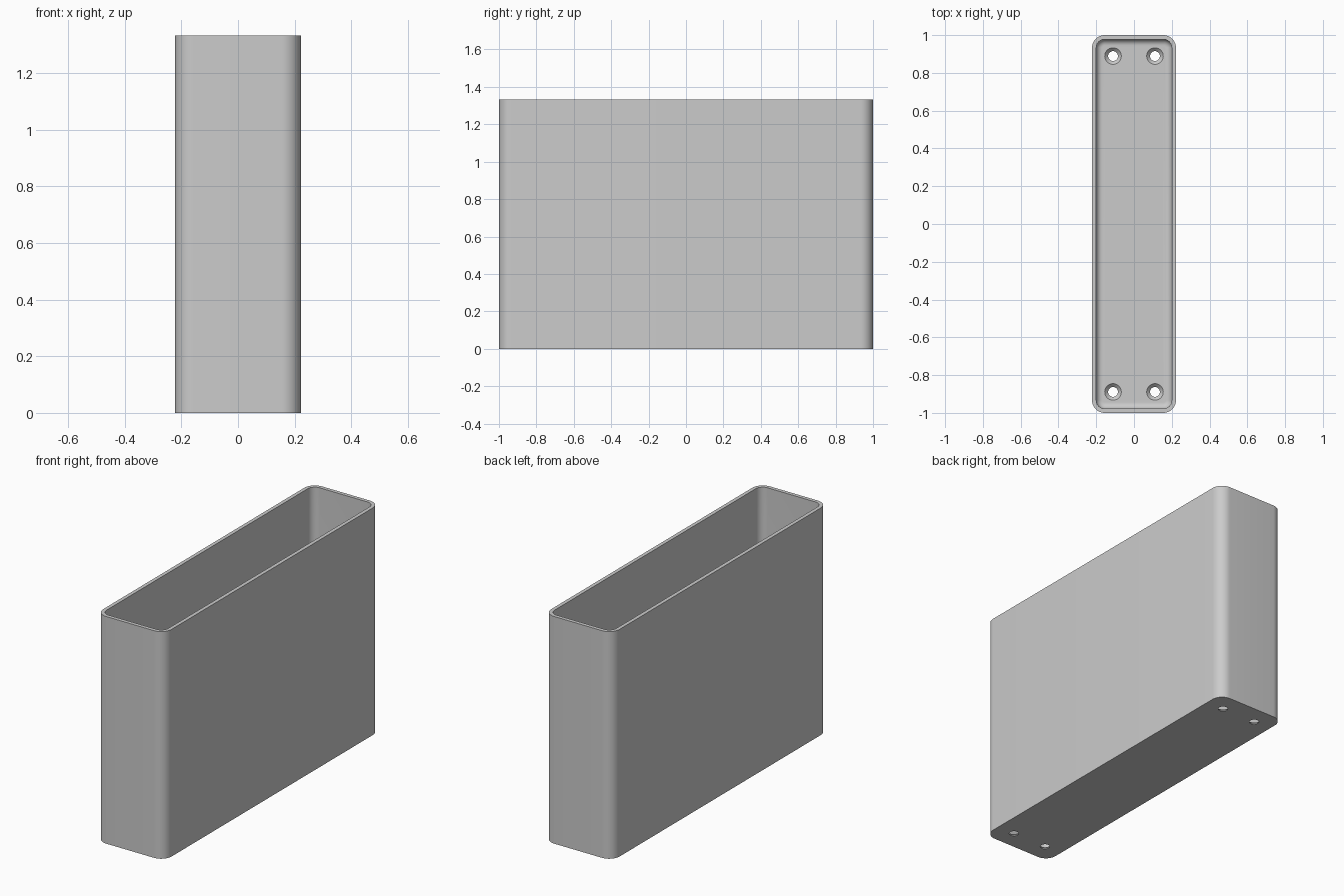
import bpy
import bmesh
from math import sin, cos, pi, radians

if "Cube" in bpy.data.objects:
    bpy.data.objects.remove(bpy.data.objects["Cube"], do_unlink=True)

HALF_X, HALF_Y, HEIGHT = 0.222, 1.0, 1.333
WALL, FLOOR = 0.022, 0.022
CORNER, FILLET = 0.067, 0.033

grey = bpy.data.materials.new("plain grey")
grey.use_nodes = True
colour = (0.6, 0.6, 0.6, 1)
grey.diffuse_color = colour
grey.node_tree.nodes["Principled BSDF"].inputs["Base Color"].default_value = colour


def make_object(name, bm):
    bmesh.ops.recalc_face_normals(bm, faces=bm.faces)
    mesh = bpy.data.meshes.new(name)
    bm.to_mesh(mesh)
    bm.free()
    mesh.materials.append(grey)
    obj = bpy.data.objects.new(name, mesh)
    bpy.context.collection.objects.link(obj)
    return obj


def skin(bm, rings):
    """Join rings of vertices in order and cap both ends."""
    for a, b in zip(rings, rings[1:]):
        for i in range(len(a)):
            j = (i + 1) % len(a)
            bm.faces.new((a[i], a[j], b[j], b[i]))
    bm.faces.new(rings[0])
    bm.faces.new(rings[-1])


def rounded_ring(bm, inset, z, steps=12):
    """Rounded rectangle, inset from the outer outline."""
    r = max(CORNER - inset, 0.008)
    cx, cy = HALF_X - inset - r, HALF_Y - inset - r
    ring = []
    for q, (sx, sy) in enumerate([(1, 1), (-1, 1), (-1, -1), (1, -1)]):
        for k in range(steps + 1):
            a = (q + k / steps) * pi / 2
            ring.append(bm.verts.new((sx * cx + r * cos(a), sy * cy + r * sin(a), z)))
    return ring


# Open box: outer wall, rim, inner wall, rounded inner floor edge
profile = [(0, 0), (0, HEIGHT), (WALL, HEIGHT)]
for k in range(9):
    a = k / 8 * pi / 2
    profile.append((WALL + FILLET * (1 - cos(a)), FLOOR + FILLET * (1 - sin(a))))
bm = bmesh.new()
skin(bm, [rounded_ring(bm, inset, z) for inset, z in profile])
box = make_object("open_box", bm)

# Countersunk screw holes in the four floor corners
bm = bmesh.new()
for x in (-0.111, 0.111):
    for y in (-0.889, 0.889):
        rings = []
        for r, z in [(0.026, -0.02), (0.026, 0.004), (0.044, FLOOR), (0.044, 0.04)]:
            rings.append([bm.verts.new((x + r * cos(i * pi / 16), y + r * sin(i * pi / 16), z))
                          for i in range(32)])
        skin(bm, rings)
cutter = make_object("screw_hole_cutter", bm)
cutter.hide_render = True

cut = box.modifiers.new("screw_holes", "BOOLEAN")
cut.operation = "DIFFERENCE"
cut.solver = "EXACT"
cut.object = cutter

# Apply the cut and smooth the rounded surfaces
bpy.ops.object.select_all(action="DESELECT")
bpy.context.view_layer.objects.active = box
box.select_set(True)
bpy.ops.object.modifier_apply(modifier=cut.name)
bpy.data.objects.remove(cutter, do_unlink=True)
bpy.ops.object.shade_smooth_by_angle(angle=radians(30))
